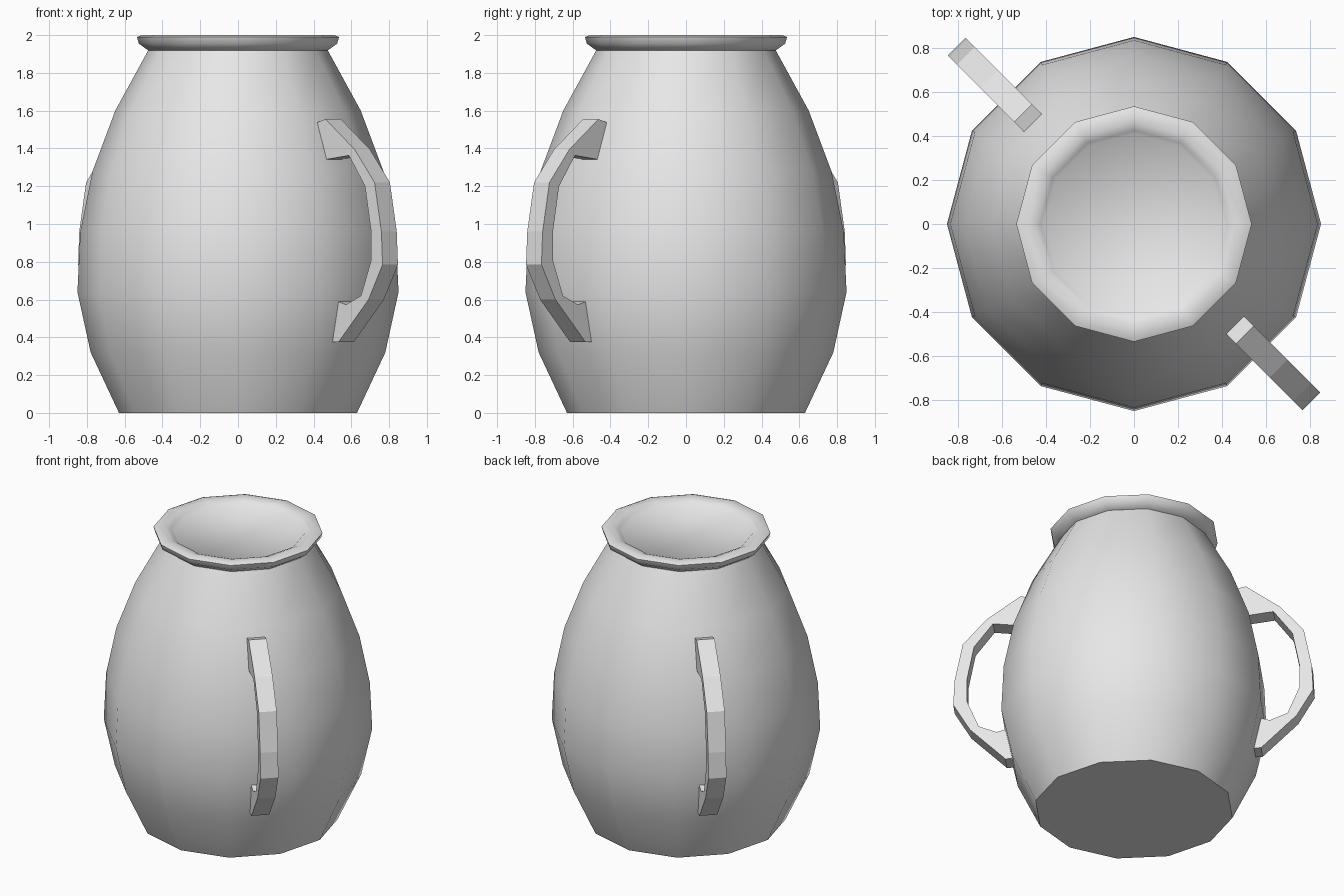
import bpy, bmesh, math
from mathutils import Matrix

cube = bpy.data.objects.get("Cube")
if cube:
    bpy.data.objects.remove(cube, do_unlink=True)

SIDES = 12

clay = bpy.data.materials.new("pale_grey_clay")
clay.use_nodes = True
colour = (0.8, 0.8, 0.8, 1)
clay.diffuse_color = colour
clay.node_tree.nodes["Principled BSDF"].inputs["Base Color"].default_value = colour


def make_object(name, bm, smooth_angle=None):
    bmesh.ops.recalc_face_normals(bm, faces=bm.faces)
    mesh = bpy.data.meshes.new(name)
    bm.to_mesh(mesh)
    bm.free()
    mesh.materials.append(clay)
    obj = bpy.data.objects.new(name, mesh)
    bpy.context.collection.objects.link(obj)
    if smooth_angle:
        bpy.ops.object.select_all(action="DESELECT")
        obj.select_set(True)
        bpy.context.view_layer.objects.active = obj
        bpy.ops.object.shade_smooth_by_angle(angle=math.radians(smooth_angle))
    return obj


def lathe(name, profile, smooth_angle):
    """Turn (radius, height) points into a closed solid with flat ends."""
    bm = bmesh.new()
    rings = []
    for r, z in profile:
        angles = [math.tau * i / SIDES for i in range(SIDES)]
        rings.append([bm.verts.new((r * math.cos(a), r * math.sin(a), z)) for a in angles])
    for low, high in zip(rings, rings[1:]):
        for i in range(SIDES):
            j = (i + 1) % SIDES
            bm.faces.new((low[i], low[j], high[j], high[i]))
    bm.faces.new(rings[0])
    bm.faces.new(rings[-1])
    return make_object(name, bm, smooth_angle)


# Bulging body
lathe("jar_body", [(0.63, 0), (0.78, 0.32), (0.85, 0.64), (0.835, 0.96),
                   (0.77, 1.28), (0.65, 1.6), (0.475, 1.92)], 40)

# Rounded lip closed by a slightly sunken flat lid
lathe("jar_rim", [(0.47, 1.915), (0.525, 1.955), (0.535, 1.99), (0.51, 2.0),
                  (0.46, 2.0), (0.425, 1.985), (0.41, 1.97)], 50)

# Handle outline as (distance from axis, height); ends sink into the body
HANDLE = [(0.62, 1.53), (0.713, 1.555), (0.93, 1.395), (1.08, 1.22), (1.131, 0.96),
          (1.14, 0.785), (1.035, 0.6), (0.81, 0.375), (0.73, 0.375),
          (0.77, 0.6), (0.866, 0.573), (0.978, 0.62), (1.053, 0.805),
          (1.053, 0.965), (1.008, 1.2), (0.888, 1.363), (0.68, 1.337)]


def handle(name, degrees, width=0.115):
    bm = bmesh.new()
    face = bm.faces.new([bm.verts.new((r, -width / 2, z)) for r, z in HANDLE])
    side = bmesh.ops.extrude_face_region(bm, geom=[face])
    moved = [v for v in side["geom"] if isinstance(v, bmesh.types.BMVert)]
    bmesh.ops.translate(bm, verts=moved, vec=(0, width, 0))
    bm.transform(Matrix.Rotation(math.radians(degrees), 4, "Z"))
    return make_object(name, bm)


handle("front_left_handle", -45)
handle("back_right_handle", 135)
